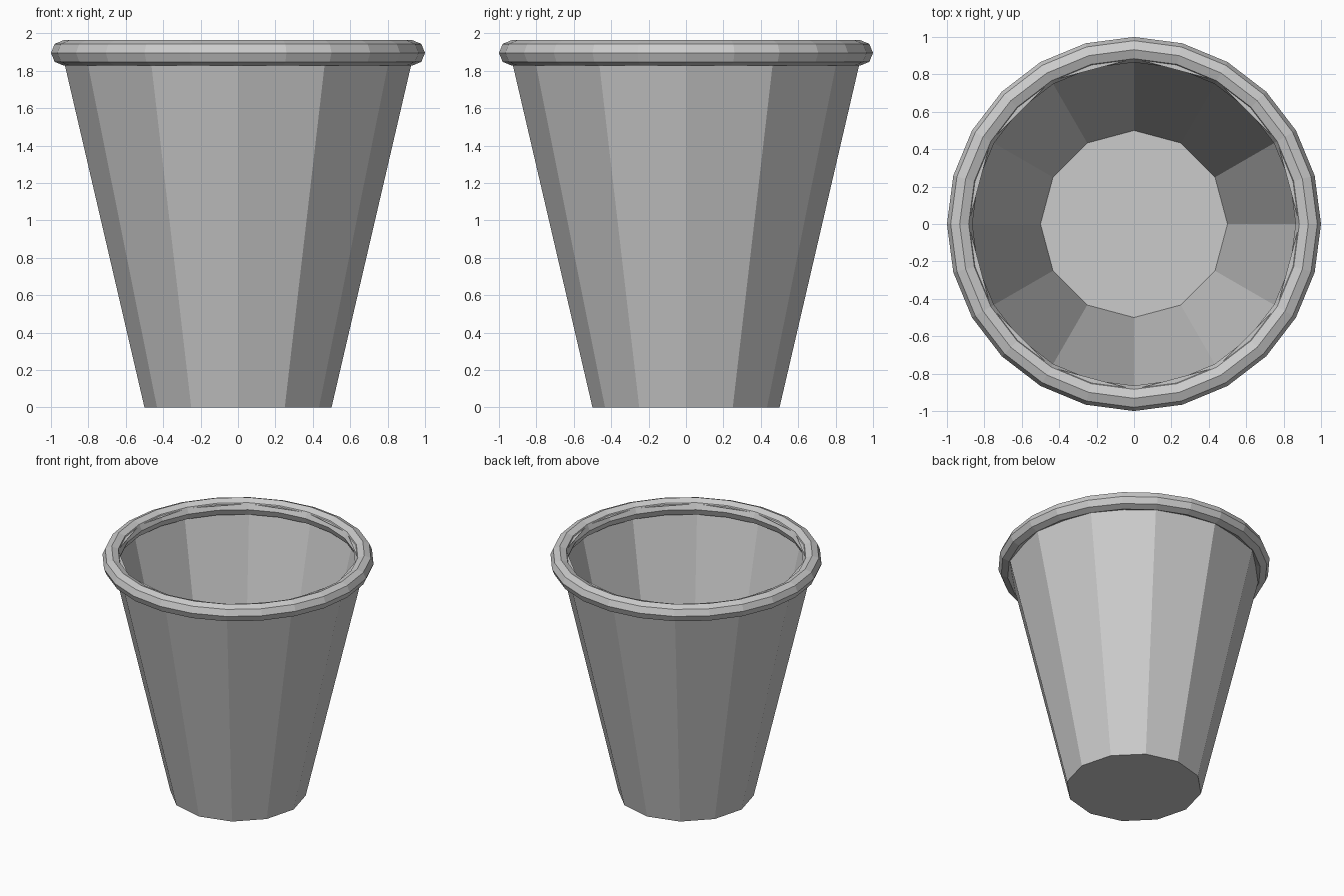
import bpy
import bmesh
from math import cos, sin, tau

cube = bpy.data.objects.get("Cube")
if cube:
    bpy.data.objects.remove(cube, do_unlink=True)

# One plain grey for the whole cup
grey = bpy.data.materials.new("plain_grey")
grey.use_nodes = True
colour = (0.6, 0.6, 0.6, 1.0)
grey.diffuse_color = colour
grey.node_tree.nodes["Principled BSDF"].inputs["Base Color"].default_value = colour


def lathe(name, profile, sides, closed=False, floor=False):
    """Turn a (radius, height) profile about z with flat faces."""
    bm = bmesh.new()
    rings = [[bm.verts.new((r * cos(tau * i / sides), r * sin(tau * i / sides), z))
              for i in range(sides)] for r, z in profile]
    pairs = list(zip(rings, rings[1:]))
    if closed:
        pairs.append((rings[-1], rings[0]))
    for low, high in pairs:
        for i in range(sides):
            j = (i + 1) % sides
            bm.faces.new((low[i], low[j], high[j], high[i]))
    if floor:
        bm.faces.new(rings[0][::-1])
    mesh = bpy.data.meshes.new(name)
    bm.to_mesh(mesh)
    bm.free()
    mesh.materials.append(grey)
    obj = bpy.data.objects.new(name, mesh)
    bpy.context.collection.objects.link(obj)
    return obj


# Tapered twelve-sided wall with a floor and a narrow inward lip
lathe("cup_body", [(0.5, 0), (0.95, 1.935), (0.885, 1.935)], 12, floor=True)

# Rolled rim: an eight-sided tube around the mouth
tube = 0.068
rim_profile = [(0.932 + tube * cos(tau * k / 8), 1.896 + tube * sin(tau * k / 8))
               for k in range(8)]
lathe("rolled_rim", rim_profile, 24, closed=True)
